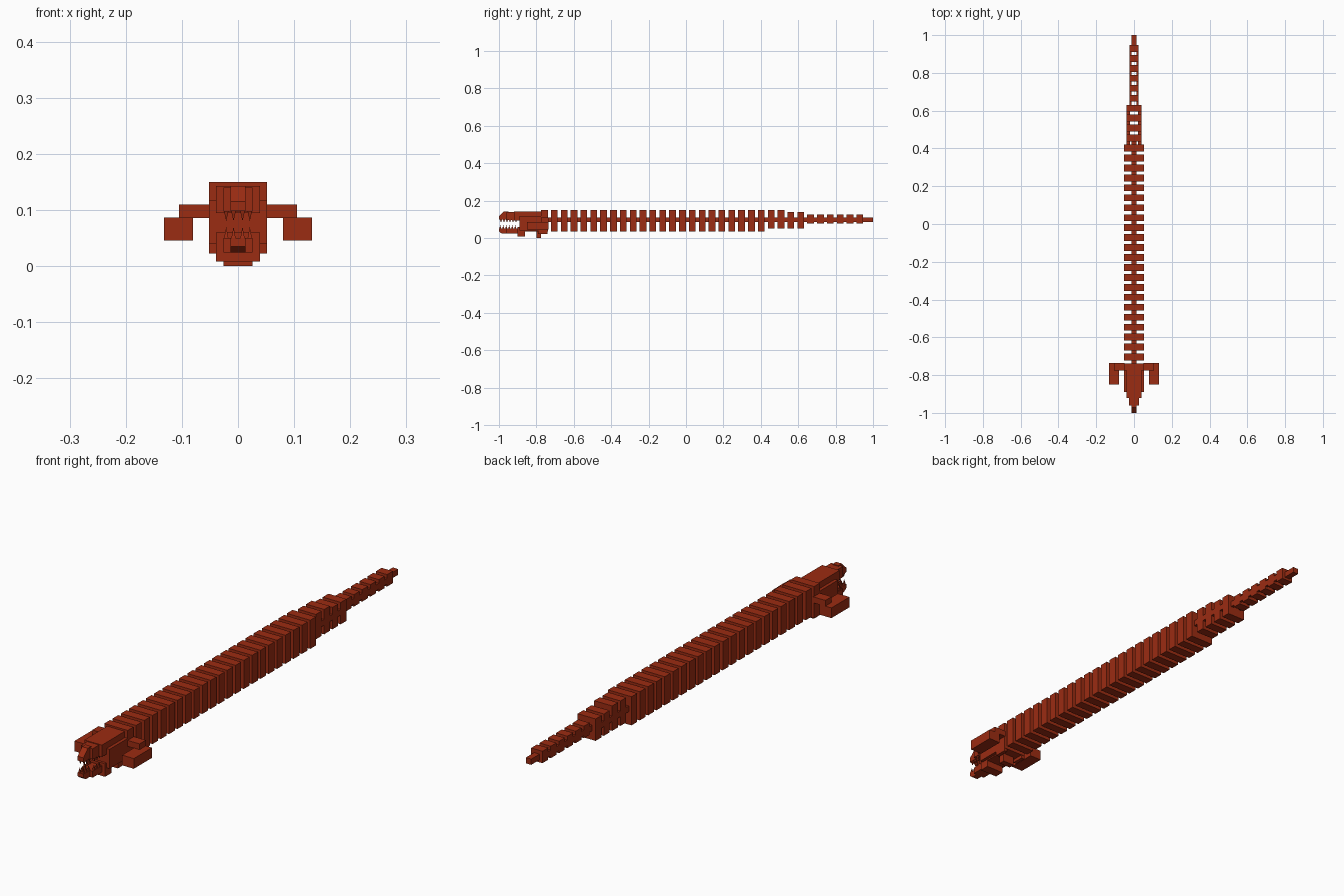
import bpy
import bmesh

cube = bpy.data.objects.get("Cube")
if cube:
    bpy.data.objects.remove(cube, do_unlink=True)

rust = bpy.data.materials.new("rust_red")
rust.use_nodes = True
COLOR = (0.33, 0.025, 0.006, 1)
rust.diffuse_color = COLOR
rust.node_tree.nodes["Principled BSDF"].inputs["Base Color"].default_value = COLOR


def finish(name, bm):
    bmesh.ops.recalc_face_normals(bm, faces=bm.faces)
    mesh = bpy.data.meshes.new(name)
    bm.to_mesh(mesh)
    bm.free()
    mesh.materials.append(rust)
    obj = bpy.data.objects.new(name, mesh)
    bpy.context.collection.objects.link(obj)
    return obj


def box(name, x, y, z):
    """Flat box from (low, high) ranges."""
    bm = bmesh.new()
    bmesh.ops.create_cube(bm, size=1)
    for v in bm.verts:
        v.co = [r[0] if c < 0 else r[1] for c, r in zip(v.co, (x, y, z))]
    return finish(name, bm)


def mid(name, half, y, z):
    return box(name, (-half, half), y, z)


def pair(name, x, y, z):
    box("left_" + name, x, y, z)
    box("right_" + name, (-x[1], -x[0]), y, z)


def wedge(name, half, profile):
    """Side profile in y and z, extruded across x."""
    bm = bmesh.new()
    face = bm.faces.new([bm.verts.new((-half, y, z)) for y, z in profile])
    out = bmesh.ops.extrude_face_region(bm, geom=[face])
    for v in out["geom"]:
        if isinstance(v, bmesh.types.BMVert):
            v.co.x = half
    return finish(name, bm)


def tooth(name, x, y, base, tip):
    bm = bmesh.new()
    corners = [bm.verts.new((x + a * 0.004, y + b * 0.005, base))
               for a, b in ((-1, -1), (1, -1), (1, 1), (-1, 1))]
    bm.faces.new(corners)
    top = bm.verts.new((x, y, tip))
    for i in range(4):
        bm.faces.new((corners[i], corners[(i + 1) % 4], top))
    finish(name, bm)


# Body and tail plates, stepping down in size towards the tip
START, PITCH, THICK = -0.775, 0.0527, 0.036
CORE = (0.087, 0.11)
groups = [("body", 23, 0.052, (0.035, 0.15)),
          ("hip", 2, 0.04, (0.05, 0.15)),
          ("upper_tail", 2, 0.04, (0.05, 0.138)),
          ("lower_tail", 6, 0.025, (0.077, 0.125))]
index = 0
for name, count, half, z in groups:
    first = START + index * PITCH
    for n in range(count):
        y = START + index * PITCH
        mid(f"{name}_plate_{n + 1}", half, (y, y + THICK), z)
        index += 1
    end = START + index * PITCH
    if name == "body":
        mid("spine", 0.012, (first, end), CORE)
    else:
        pair(name + "_rail", (half * 0.55, half), (first - 0.017, end - 0.017), CORE)
mid("tail_tip", 0.012, (0.94, 1.0), CORE)

# Head
mid("skull", 0.039, (-0.92, -0.77), (0.095, 0.143))
mid("head_base", 0.039, (-0.89, -0.77), (0.035, 0.1))
pair("cheek", (0.037, 0.052), (-0.89, -0.77), (0.04, 0.118))
pair("gill", (0.037, 0.052), (-0.79, -0.74), (0.022, 0.06))
mid("throat_fin", 0.026, (-0.80, -0.775), (0.0, 0.05))
mid("chin", 0.039, (-0.90, -0.86), (0.008, 0.06))
pair("eye", (0.014, 0.026), (-0.928, -0.915), (0.116, 0.128))

# Jaws
mid("snout", 0.026, (-0.96, -0.91), (0.097, 0.14))
wedge("snout_tip", 0.013, [(-1.0, 0.098), (-0.95, 0.098), (-0.95, 0.143),
                           (-0.972, 0.143), (-1.0, 0.115)])
mid("lower_jaw", 0.026, (-0.96, -0.88), (0.024, 0.05))
wedge("lower_jaw_tip", 0.013, [(-1.0, 0.035), (-0.985, 0.024), (-0.95, 0.024),
                               (-0.95, 0.05), (-1.0, 0.05)])

# Teeth along both sides of the jaws
for side in (-1, 1):
    for i in range(6):
        y = -0.993 + i * 0.016
        x = side * (0.008 if i < 3 else 0.021)
        tooth("lower_tooth", x, y, 0.049, 0.07)
        tooth("upper_tooth", x, y + 0.004, 0.098, 0.08)

# Flippers
pair("shoulder", (0.05, 0.105), (-0.775, -0.735), (0.086, 0.11))
pair("flipper", (0.08, 0.132), (-0.85, -0.735), (0.046, 0.087))
